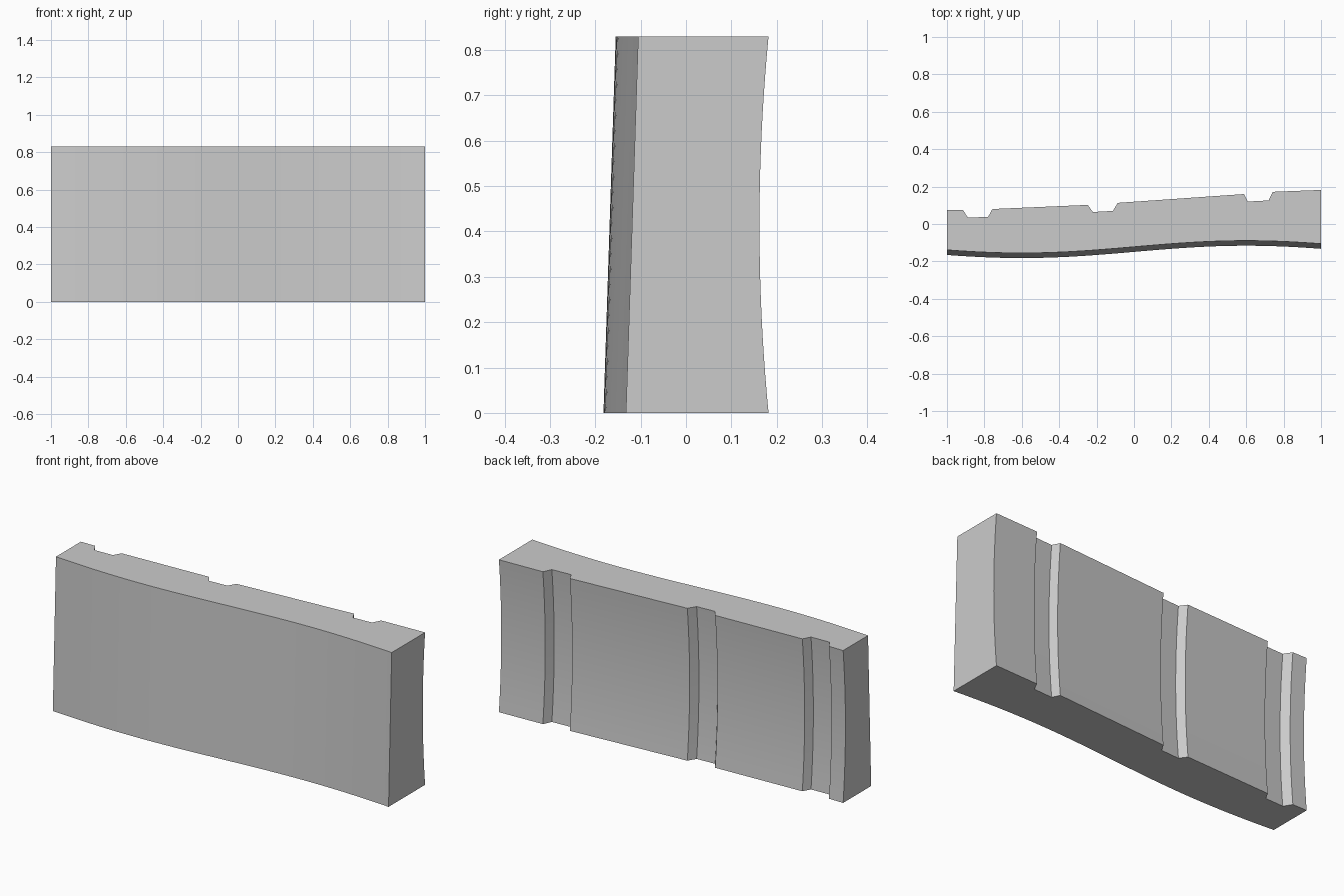
import bpy, bmesh, math

cube = bpy.data.objects.get("Cube")
if cube:
    bpy.data.objects.remove(cube, do_unlink=True)

HEIGHT, LEVELS, COLUMNS = 0.83, 20, 40

grey = bpy.data.materials.new("plain grey")
grey.use_nodes = True
colour = (0.6, 0.6, 0.6, 1)
grey.diffuse_color = colour
grey.node_tree.nodes["Principled BSDF"].inputs["Base Color"].default_value = colour

# Back outline seen from above, with three vertical grooves
back = [(-1, 0.076), (-0.915, 0.076), (-0.888, 0.034), (-0.78, 0.038),
        (-0.757, 0.08), (-0.247, 0.102), (-0.22, 0.064), (-0.113, 0.07),
        (-0.087, 0.113), (0.588, 0.16), (0.608, 0.12), (0.72, 0.126),
        (0.742, 0.172), (1, 0.182)]


def front_y(x, t):
    """Wavy front face, leaning back towards the top."""
    return -0.122 + 0.033 * math.sin(math.pi * x / 1.2) - 0.027 * (1 - t)


def back_bow(t):
    """The back curves inward at mid height."""
    return -0.02 * (1 - (2 * t - 1) ** 2)


# Closed outlines stacked from bottom to top
bm = bmesh.new()
rings = []
for level in range(LEVELS + 1):
    t = level / LEVELS
    xs = [2 * i / COLUMNS - 1 for i in range(COLUMNS + 1)]
    outline = [(x, front_y(x, t)) for x in xs]
    outline += [(x, y + back_bow(t)) for x, y in reversed(back)]
    rings.append([bm.verts.new((x, y, t * HEIGHT)) for x, y in outline])

# Walls between the outlines, then the flat ends
for low, high in zip(rings, rings[1:]):
    for i in range(len(low)):
        j = (i + 1) % len(low)
        bm.faces.new((low[i], low[j], high[j], high[i]))
bm.faces.new(rings[-1])
bm.faces.new(rings[0][::-1])
bmesh.ops.recalc_face_normals(bm, faces=bm.faces[:])

mesh = bpy.data.meshes.new("grooved_panel")
bm.to_mesh(mesh)
bm.free()
mesh.materials.append(grey)
panel = bpy.data.objects.new("grooved_panel", mesh)
bpy.context.collection.objects.link(panel)

# Smooth curved faces, sharp groove and border edges
bpy.ops.object.select_all(action="DESELECT")
panel.select_set(True)
bpy.context.view_layer.objects.active = panel
bpy.ops.object.shade_smooth_by_angle(angle=math.radians(30))
